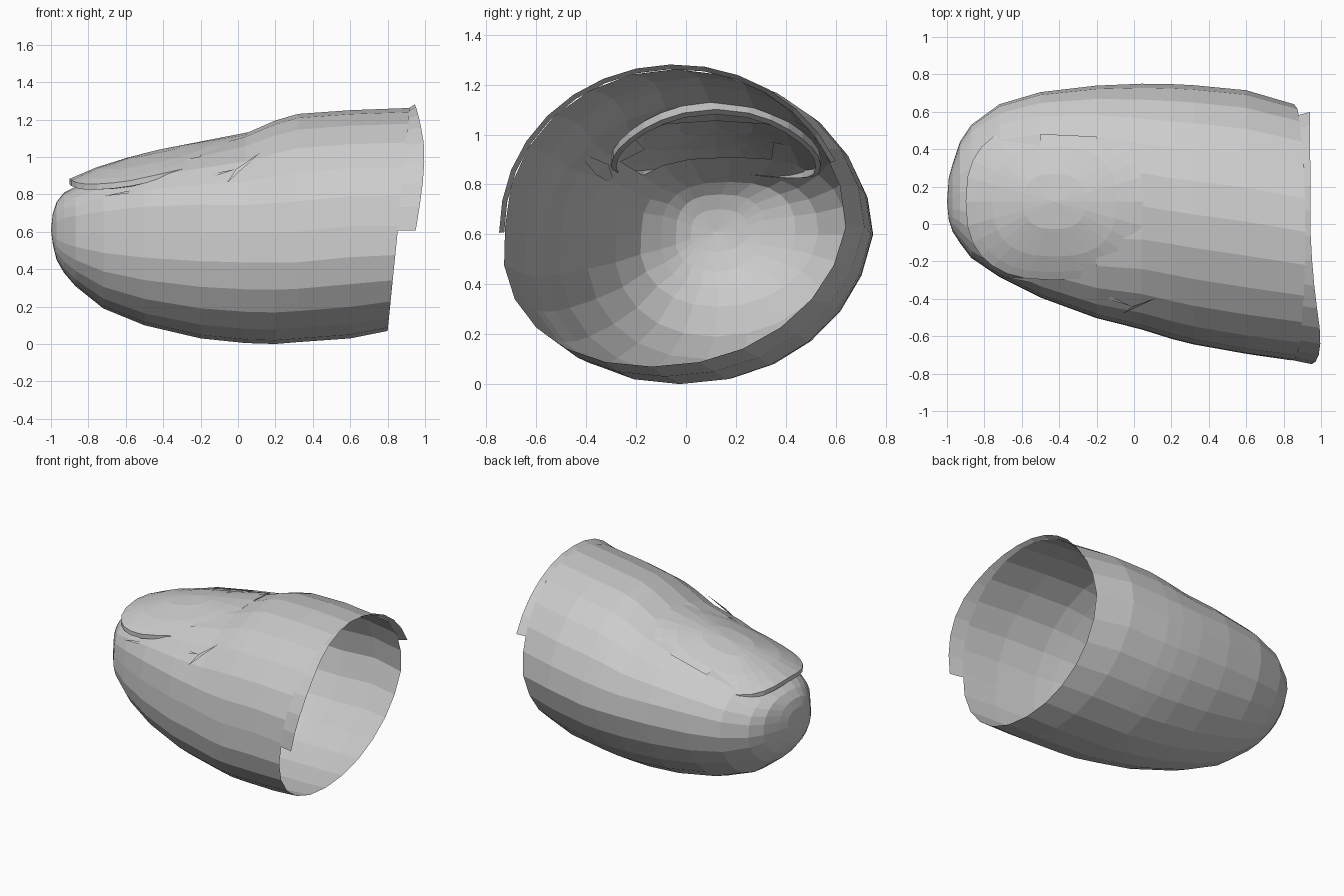
import bpy, math

if "Cube" in bpy.data.objects:
    bpy.data.objects.remove(bpy.data.objects["Cube"])

N = 24  # sides around the finger


def make(name, verts, faces):
    me = bpy.data.meshes.new(name)
    me.from_pydata(verts, [], faces)
    me.update()
    ob = bpy.data.objects.new(name, me)
    bpy.context.collection.objects.link(ob)
    return ob


def lerp_table(table, x):
    for (x0, v0), (x1, v1) in zip(table, table[1:]):
        if x <= x1:
            return v0 + (v1 - v0) * (x - x0) / (x1 - x0)
    return table[-1][1]


def spow(v, e):
    return math.copysign(abs(v) ** e, v)


# Finger cross-sections: x, y min, y max, z bottom, z top
RINGS = [
    (-.99, .02, .25, .53, .70), (-.97, -.04, .32, .45, .76),
    (-.93, -.10, .44, .38, .81), (-.87, -.18, .53, .31, .84),
    (-.72, -.28, .64, .19, .91), (-.50, -.39, .705, .10, .98),
    (-.20, -.50, .74, .03, 1.055), (.04, -.56, .75, .005, 1.125),
    (.20, -.61, .748, .0, 1.195), (.32, -.64, .742, .01, 1.23),
    (.60, -.69, .715, .03, 1.25), (.85, -.725, .64, .07, 1.262),
]


def ring_point(ring, a):
    x, y0, y1, zb, zt = ring
    boxy = 2.0 + .6 * min(1, max(0, (.1 - x) / .5))
    e = 2 / boxy if math.sin(a) > 0 else 2 / 2.1
    zc = .6 if x < .5 else .63
    s = spow(math.sin(a), e)
    y = (y0 + y1) / 2 + (y1 - y0) / 2 * spow(math.cos(a), e)
    if s < 0:
        y += .09 * s * (y1 - y0) / 1.3
    z = zc + s * ((zt - zc) if s > 0 else (zc - zb))
    if x > .8:  # slanted open end
        x = .80 + .12 * (z - .07) / 1.19
    return (x, y, z)


# Nail outline (rounded oval seen from above)
def nail_xy(a, k):
    return (-.425 + .475 * k * spow(math.cos(a), .78),
            .12 + .42 * k * spow(math.sin(a), .78))


def in_nail(v, k):
    return (v[2] > .7 and abs((v[0] + .425) / (.475 * k)) ** 2.56
            + abs((v[1] - .12) / (.42 * k)) ** 2.56 < 1)


RIDGE = [(-.92, .875), (-.72, .96), (-.47, 1.03), (.06, 1.133)]


def nail_z(x, y):
    return lerp_table(RIDGE, x) - .75 * (y - .12) ** 2


# Skin: lofted open shell, with the bed under the nail left open
verts = [(-1, .12, .61)]
for r in RINGS:
    verts += [ring_point(r, 2 * math.pi * i / N) for i in range(N)]
faces = [(0, 1 + (i + 1) % N, 1 + i) for i in range(N)]
for j in range(len(RINGS) - 1):
    for i in range(N):
        a, b = 1 + j * N + i, 1 + j * N + (i + 1) % N
        f = (a, b, b + N, a + N)
        if not all(in_nail(verts[k], .93) for k in f):
            faces.append(f)
make("finger_skin", verts, faces)

# Nail plate: concentric rings, then a rim turned down and tucked under
M = 28
verts = [(-.425, .12, nail_z(-.425, .12))]
for k, drop in ((.35, 0), (.7, 0), (.9, 0), (1, 0), (1, .03), (.95, .045)):
    for i in range(M):
        x, y = nail_xy(2 * math.pi * i / M, k)
        verts.append((x, y, nail_z(x, y) - drop))
faces = [(0, 1 + i, 1 + (i + 1) % M) for i in range(M)]
for j in range(5):
    for i in range(M):
        a, b = 1 + j * M + i, 1 + j * M + (i + 1) % M
        faces.append((a, a + M, b + M, b))
make("nail_plate", verts, faces)

# Flared lip over the upper half of the open end
LIP_X = [(0, .94), (.45, .945), (.55, .96), (.75, 1.0), (.88, .985), (1, .95)]
verts, faces = [], []
S = 14
for i in range(S + 1):
    t = i / S
    a = math.radians(24 + 158 * t)
    x, y, z = ring_point(RINGS[-1], a)
    verts.append((x - .005, y, z))
    g = 1.03
    verts.append((lerp_table(LIP_X, t), -.04 + (y + .04) * g,
                  .63 + (z - .63) * g))
    if i:
        k = 2 * i
        faces.append((k - 2, k, k + 1, k - 1))
make("end_lip", verts, faces)

# Small skin folds tucked inward beside the nail root
make("skin_fold_front",
     [(-.06, -.48, .86), (.12, -.395, 1.025), (-.01, -.44, .935),
      (-.3, -.36, .84), (-.72, -.28, .79), (-.3, -.31, .88)],
     [(0, 1, 2), (2, 3, 5), (3, 4, 5)])
make("skin_fold_back",
     [(-.03, .6, .9), (.12, .48, 1.04), (.03, .53, .96)], [(0, 1, 2)])
